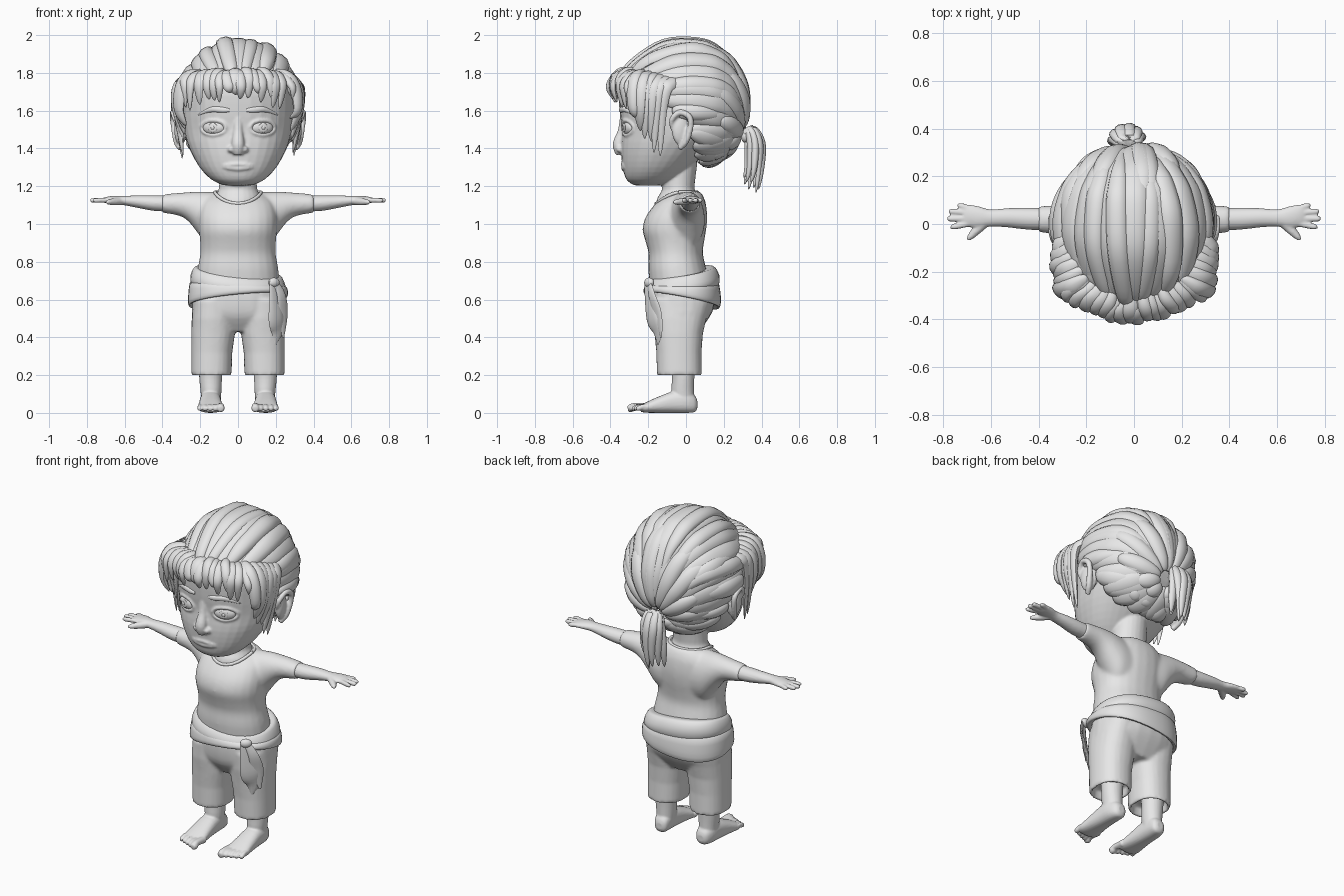
import bpy, bmesh, math, random
from mathutils import Vector as V, Matrix

random.seed(11)
if "Cube" in bpy.data.objects:
    bpy.data.objects.remove(bpy.data.objects["Cube"])

clay = bpy.data.materials.new("light_grey")
clay.use_nodes = True
clay.diffuse_color = (0.8, 0.8, 0.8, 1)
clay.node_tree.nodes["Principled BSDF"].inputs["Base Color"].default_value = (0.8, 0.8, 0.8, 1)


# ---------- helpers ----------
def spline(rows, n):
    """Catmull-Rom through rows of any length."""
    rows, out = [V(r) for r in rows], []
    for i in range(len(rows) - 1):
        a, b, c, d = rows[max(i - 1, 0)], rows[i], rows[i + 1], rows[min(i + 2, len(rows) - 1)]
        for k in range(n):
            t = k / n
            out.append(b + (c - a) * (t / 2) + (a * 2 - b * 5 + c * 4 - d) * (t * t / 2)
                       + (b * 3 - a - c * 3 + d) * (t ** 3 / 2))
    return out + [rows[-1]]


def loft(bm, rows, n=3, seg=24, p=2.0):
    """Skin closed sections; each row is centre, half axis u, half axis v."""
    def sp(c):
        return math.copysign(abs(c) ** (2 / p), c)
    rings = []
    for r in spline(rows, n):
        c, u, v = V(r[0:3]), V(r[3:6]), V(r[6:9])
        turns = [math.tau * k / seg for k in range(seg)]
        rings.append([bm.verts.new(c + u * sp(math.cos(a)) + v * sp(math.sin(a))) for a in turns])
    for a, b in zip(rings, rings[1:]):
        for k in range(seg):
            j = (k + 1) % seg
            bm.faces.new((a[k], a[j], b[j], b[k]))
    bm.faces.new(rings[0][::-1])
    bm.faces.new(rings[-1])


def zrows(rows, s=1):
    """Rows of z, centre x, half width, front y, back y."""
    return [(s * cx, (f + b) / 2, z, rx, 0, 0, 0, (b - f) / 2, 0) for z, cx, rx, f, b in rows]


def tube(bm, pts, n=4, flat=1.0, out=V((0, 0, 1)), seg=10):
    """Sweep an ellipse along rows of x, y, z, radius."""
    path, rows = spline(pts, n), []
    for i, q in enumerate(path):
        c = V(q[0:3])
        t = V((path[min(i + 1, len(path) - 1)] - path[max(i - 1, 0)])[0:3]).normalized()
        side = t.cross(out(c) if callable(out) else out).normalized()
        rows.append((*c, *(side * q[3]), *(side.cross(t) * q[3] * flat)))
    loft(bm, rows, 1, seg)


def ball(bm, loc, size, turn=0.0):
    m = Matrix.Translation(loc) @ Matrix.Rotation(turn, 4, 'Z') @ Matrix.Diagonal((*size, 1))
    bmesh.ops.create_uvsphere(bm, u_segments=24, v_segments=16, radius=1, matrix=m)


def finish(name, bm, voxel=0, smooth=3):
    """Make the object; voxel fuses overlapping pieces into one skin."""
    bmesh.ops.recalc_face_normals(bm, faces=bm.faces)
    me = bpy.data.meshes.new(name)
    bm.to_mesh(me)
    bm.free()
    me.materials.append(clay)
    ob = bpy.data.objects.new(name, me)
    bpy.context.collection.objects.link(ob)
    if voxel:
        m = ob.modifiers.new("fuse", 'REMESH')
        m.mode, m.voxel_size, m.use_smooth_shade = 'VOXEL', voxel, True
        m = ob.modifiers.new("soften", 'SMOOTH')
        m.factor, m.iterations = 0.5, smooth
    else:
        bpy.ops.object.select_all(action='DESELECT')
        ob.select_set(True)
        bpy.context.view_layer.objects.active = ob
        bpy.ops.object.shade_smooth_by_angle(angle=math.radians(50))


# ---------- shirt ----------
bm = bmesh.new()
loft(bm, zrows([(.66, 0, .22, -.19, .13), (.76, 0, .214, -.2, .108), (.84, 0, .2, -.198, .09),
                (.9, 0, .2, -.212, .095), (.97, 0, .207, -.23, .107), (1.04, 0, .207, -.212, .112),
                (1.11, 0, .19, -.16, .105), (1.15, 0, .15, -.11, .09), (1.172, 0, .11, -.07, .075)]), p=2.2)
for s in (1, -1):
    loft(bm, [(s * x, y, z, 0, ry, 0, 0, 0, rz) for x, y, z, ry, rz in
              [(.06, -.01, 1.01, .105, .16), (.15, 0, 1.022, .1, .148), (.21, .008, 1.06, .085, .112),
               (.26, .013, 1.09, .072, .079), (.31, .017, 1.104, .063, .061), (.4, .02, 1.108, .055, .049)]])
finish("shirt", bm, .01, 8)

angles = [math.tau * k / 24 for k in range(25)]
bm = bmesh.new()
tube(bm, [(.122 * math.cos(a), -.04 + (.118 if math.sin(a) < 0 else .1) * math.sin(a),
           1.168 - .06 * max(0, -math.sin(a)) ** 1.5, .009) for a in angles], 1)
finish("collar", bm)

# ---------- arms and hands ----------
bm = bmesh.new()
for s in (1, -1):
    loft(bm, [(s * x, y, z, 0, ry, 0, 0, 0, rz) for x, y, z, ry, rz in
              [(.34, .02, 1.108, .045, .042), (.44, .022, 1.11, .046, .041), (.53, .026, 1.118, .04, .033),
               (.6, .025, 1.124, .036, .025), (.65, .028, 1.127, .046, .022),
               (.69, .034, 1.127, .047, .018), (.715, .034, 1.126, .042, .012)]])
    for y0, x1, y1 in [(.062, .74, .076), (.045, .775, .052), (.024, .782, .022), (.004, .768, -.011)]:
        tube(bm, [(s * .68, y0, 1.127, .013), (s * (x1 - .015), y1, 1.125, .0125), (s * x1, y1, 1.124, .006)])
    tube(bm, [(s * .615, .015, 1.122, .022), (s * .655, -.022, 1.118, .02),
              (s * .685, -.053, 1.116, .014), (s * .697, -.068, 1.116, .006)])
finish("arms", bm, .006, 2)

# ---------- trousers ----------
bm = bmesh.new()
loft(bm, zrows([(.73, 0, .2, -.18, .1), (.64, 0, .235, -.19, .15), (.56, 0, .243, -.187, .148),
                (.5, 0, .237, -.17, .12), (.43, 0, .16, -.12, .07)]), p=2.4)
for s in (1, -1):
    loft(bm, zrows([(.6, .125, .112, -.18, .14), (.5, .13, .115, -.177, .108), (.42, .132, .116, -.167, .09),
                    (.32, .139, .109, -.157, .082), (.2, .141, .107, -.154, .083),
                    (.2, .141, .09, -.137, .066), (.25, .141, .085, -.13, .06)], s), 1, p=2.3)
finish("trousers", bm, .01, 3)

# ---------- sash with knot and hanging ends ----------
bm = bmesh.new()
for band in ([(.745, .2, .13, -.022, .022), (.748, .222, .158, -.024, .024), (.738, .236, .178, -.026, .026),
              (.705, .25, .196, -.028, .025), (.675, .252, .198, -.02, .02), (.66, .24, .19, -.015, .01)],
             [(.685, .235, .185, -.01, .0), (.677, .256, .196, -.01, .0), (.63, .264, .205, .015, -.02),
              (.6, .264, .202, .024, -.034), (.592, .253, .19, .024, -.036), (.61, .225, .17, .02, -.03)]):
    loft(bm, [(0, -.02, z, rx, 0, dx, 0, ry, dy) for z, rx, ry, dx, dy in band], 2, 40, 2.3)
ball(bm, (.19, -.195, .69), (.034, .022, .026), .6)
for pts in ([(.18, -.21, .7, .016), (.19, -.2, .62, .03), (.203, -.175, .5, .053), (.208, -.15, .43, .04),
             (.198, -.15, .362, .004)],
            [(.195, -.2, .7, .016), (.23, -.18, .62, .028), (.235, -.15, .52, .036), (.24, -.13, .4, .006)]):
    tube(bm, pts, 4, .25, V((.6, -.8, .1)))
finish("sash", bm)

# ---------- legs and bare feet ----------
bm = bmesh.new()
for s in (1, -1):
    loft(bm, zrows([(.27, .145, .064, -.08, .05), (.18, .145, .06, -.075, .044),
                    (.11, .143, .055, -.078, .043), (.05, .143, .05, -.07, .045)], s))
    loft(bm, [(s * cx, y, z, rx, 0, 0, 0, 0, rz) for y, cx, z, rx, rz in
              [(.06, .14, .045, .02, .02), (.045, .14, .049, .04, .045), (0, .145, .06, .052, .06),
               (-.07, .146, .057, .056, .057), (-.15, .146, .042, .062, .042),
               (-.21, .145, .029, .068, .028), (-.24, .143, .024, .062, .018)]], p=2.4)
    for i in range(5):
        x, y, r = .092 + .0275 * i, -.308 + .011 * i, (.021 if i == 0 else .0155 - .0005 * i)
        tube(bm, [(s * x, -.2, .03, r), (s * x, y + .04, .035, r * .9), (s * x, y + .018, .026, r * 1.05),
                  (s * x, y + .004, .021, r * .85), (s * x, y, .02, r * .4)])
finish("legs_and_feet", bm, .006, 1)

# ---------- head, neck and face ----------
skull = [(1.205, 0, .075, -.275, -.13), (1.235, 0, .14, -.315, -.06), (1.3, 0, .203, -.335, .02),
         (1.4, 0, .258, -.345, .13), (1.5, 0, .287, -.34, .22), (1.6, 0, .297, -.352, .26),
         (1.72, 0, .295, -.355, .27), (1.82, 0, .25, -.31, .25), (1.9, 0, .16, -.2, .18), (1.93, 0, .08, -.1, .1)]


def face(x, z, lift=0.0):
    """Point on the front of the face."""
    for a, b in zip(skull, skull[1:]):
        if a[0] <= z <= b[0]:
            _, _, rx, f, k = V(a).lerp(V(b), (z - a[0]) / (b[0] - a[0]))
    return V((x, (f + k) / 2 - (k - f) / 2 * (1 - abs(x / rx) ** 2.2) ** (1 / 2.2) - lift, z))


front = V((0, -1, 0))
bm = bmesh.new()
loft(bm, zrows(skull), 3, 32, 2.2)
loft(bm, zrows([(1.04, 0, .1, -.14, .05), (1.1, 0, .116, -.158, .058), (1.14, 0, .117, -.15, .058),
                (1.17, 0, .108, -.132, .052), (1.2, 0, .1, -.128, .045), (1.32, 0, .1, -.14, .06)]))
tube(bm, [(0, -.325, 1.57, .024), (0, -.336, 1.49, .026), (0, -.354, 1.42, .034), (0, -.345, 1.37, .026)], 4, 1, front, 16)
for s in (1, -1):
    ball(bm, (s * .034, -.345, 1.395), (.021, .024, .018))
    # eyelids, ear shell and ear rim
    lid = [(s * (.13 + .066 * math.cos(a)), 1.51 + .039 * math.sin(a)) for a in angles]
    tube(bm, [(*face(x, z), .008) for x, z in lid], 1, 1, front)
    ball(bm, (s * .305, -.025, 1.5), (.03, .052, .085), s * .3)
    tube(bm, [(s * x, y, z, r) for x, y, z, r in
              [(.31, -.07, 1.5, .012), (.33, -.075, 1.55, .015), (.342, -.035, 1.59, .017), (.345, .015, 1.57, .017),
               (.34, .025, 1.52, .016), (.325, .0, 1.44, .018), (.305, -.035, 1.4, .015)]], 4, 1, V((1, 0, 0)))
for z, r, bend in ((1.317, .0095, -.07), (1.292, .0105, .1)):
    tube(bm, [(*face(x, z + bend * abs(x)), r * (1 - (x / .09) ** 4)) for x in
              (-.078, -.05, -.02, 0, .02, .05, .078)], 3, 1, front)
finish("head", bm, .007, 2)

bm = bmesh.new()
for s in (1, -1):
    c = face(s * .13, 1.51)
    look = V((s * .3, -.95, 0)).normalized()
    ball(bm, c - look * .012, (.062, .026, .038), s * .36)
    for r, d in ((.025, .012), (.01, .016)):
        ball(bm, c + look * d, (r, .005, r), s * .3)
finish("eyes", bm)

bm = bmesh.new()
for s in (1, -1):
    tube(bm, [(*face(s * x, z), r) for x, z, r in
              [(.045, 1.602, .008), (.08, 1.604, .015), (.14, 1.606, .014), (.21, 1.578, .003)]], 4, .6, front)
finish("eyebrows", bm)

# ---------- hair ----------
centre = V((0, 0, 1.62))
root = V((0, .88, -.47)).normalized()
up = V((0, .47, .88)).normalized()


def outward(c):
    return (c - centre).normalized()


def lock(bm, pts, w, thick):
    """Leaf-shaped strand, flat side against the head."""
    path = spline(pts, 5)
    last = len(path) - 1
    rows = [(*q, w * max(.07, math.sin(math.pi * (i / last) ** .8) ** .6 if i < last else 0))
            for i, q in enumerate(path)]
    tube(bm, rows, 1, thick / w, outward)


def shell(d, lift):
    """Point of the hair surface in direction d."""
    d = d.normalized()
    size = (.318, .315 if d.y > 0 else .365, .34 if d.z > 0 else .32)
    return centre + d * lift / math.sqrt(sum((a / b) ** 2 for a, b in zip(d, size)))


# hairline from the forehead round the ear to the nape, with the sweep angle of each strand
hairline = spline([(0, -.37, 1.76, 0), (.12, -.35, 1.76, 20), (.22, -.3, 1.75, 40), (.29, -.2, 1.7, 60),
                   (.33, -.09, 1.61, 80), (.32, .03, 1.48, 103), (.25, .05, 1.36, 130),
                   (.12, .08, 1.3, 155), (0, .09, 1.29, 180)], 12)


def swept(bm, s, h, w, thick, lift, skew=0, t0=0.0, t1=1.0):
    """Strand combed from the hairline to the ponytail root."""
    begin = (V((s * h[0], h[1], h[2])) - centre).normalized()
    th, ph = begin.angle(root) / 2, math.radians(h[3] + skew)
    ring = up * math.cos(ph) + V((s, 0, 0)) * math.sin(ph)
    mid = root * math.cos(th) + ring * math.sin(th)
    end = root * .99 + ring * .14
    path = spline([begin, mid, end], 8)
    lock(bm, [shell(d, lift) for d in path[int(t0 * 16):int(t1 * 16) + 1:2]], w, thick)


bm = bmesh.new()
for s in (1, -1):
    for i in range(12):
        h = hairline[min(96, max(0, int(i * 8.4) + random.randint(-1, 1)))]
        swept(bm, s, h, .066, .034, random.uniform(.96, 1.0))
    for i in range(9):
        h = hairline[min(96, 2 + i * 11 + random.randint(-3, 3))]
        swept(bm, s, h, random.uniform(.045, .062), .035, random.uniform(.99, 1.03), random.uniform(-10, 10),
              random.choice((0, 0, .12, .25)), random.choice((.62, .75, .88)))
    for i in range(7):
        h = hairline[min(96, 6 + i * 13 + random.randint(-3, 3))]
        swept(bm, s, h, .05, .034, random.uniform(.99, 1.03), random.uniform(-12, 12), random.choice((.38, .5)))
finish("swept_back_hair", bm)

bm = bmesh.new()
for i in range(16):
    a = -1 + i / 7.5
    j, k = random.uniform(-.025, .025), random.uniform(-.012, .012)
    lock(bm, [(.18 * a, -.27 + .06 * a * a, 1.81 + k), (.22 * a, -.345 + .09 * a * a, 1.805 + k),
              (.265 * a + k, -.385 + .1 * a * a, 1.77), (.28 * a + j / 2, -.4 + .1 * a * a + k, 1.72),
              (.27 * a + j, -.385 + .09 * a * a, 1.675 - .05 * abs(a) + 1.5 * j)],
         random.uniform(.028, .04), .022)
for s in (1, -1):
    for k in range(6):
        j, e = random.uniform(-.03, .03), random.uniform(-.012, .006)
        lock(bm, [(s * (.19 + .016 * k), -.22 + .034 * k, 1.81 - .008 * k),
                  (s * (.262 + .009 * k), -.265 + .037 * k, 1.785 - .008 * k),
                  (s * (.303 + .005 * k + e), -.282 + .034 * k, 1.71),
                  (s * (.312 + .003 * k + e), -.278 + .03 * k, 1.6),
                  (s * (.275 + .004 * k), -.265 + .025 * k + j / 2, 1.53 - .035 * k + j)],
             random.uniform(.036, .05), .026)
finish("fringe", bm)

bm = bmesh.new()
for k in range(9):
    a = math.tau * k / 9
    dx, dy = math.cos(a), math.sin(a)
    j = random.uniform(-.02, .02)
    lock(bm, [(-.02, .29, 1.45), (-.025 + .025 * dx, .335 + .015 * dy, 1.495 + .008 * dy),
              (-.03 + .048 * dx, .365 + .035 * dy, 1.43), (-.03 + .045 * dx + j, .362 + .038 * dy, 1.3),
              (-.03 + .04 * dx + j, .345 + .04 * dy, 1.2 - .03 * dy + 1.5 * j)], .03, .022)
ball(bm, (-.02, .315, 1.465), (.035, .025, .035))
finish("ponytail", bm)
